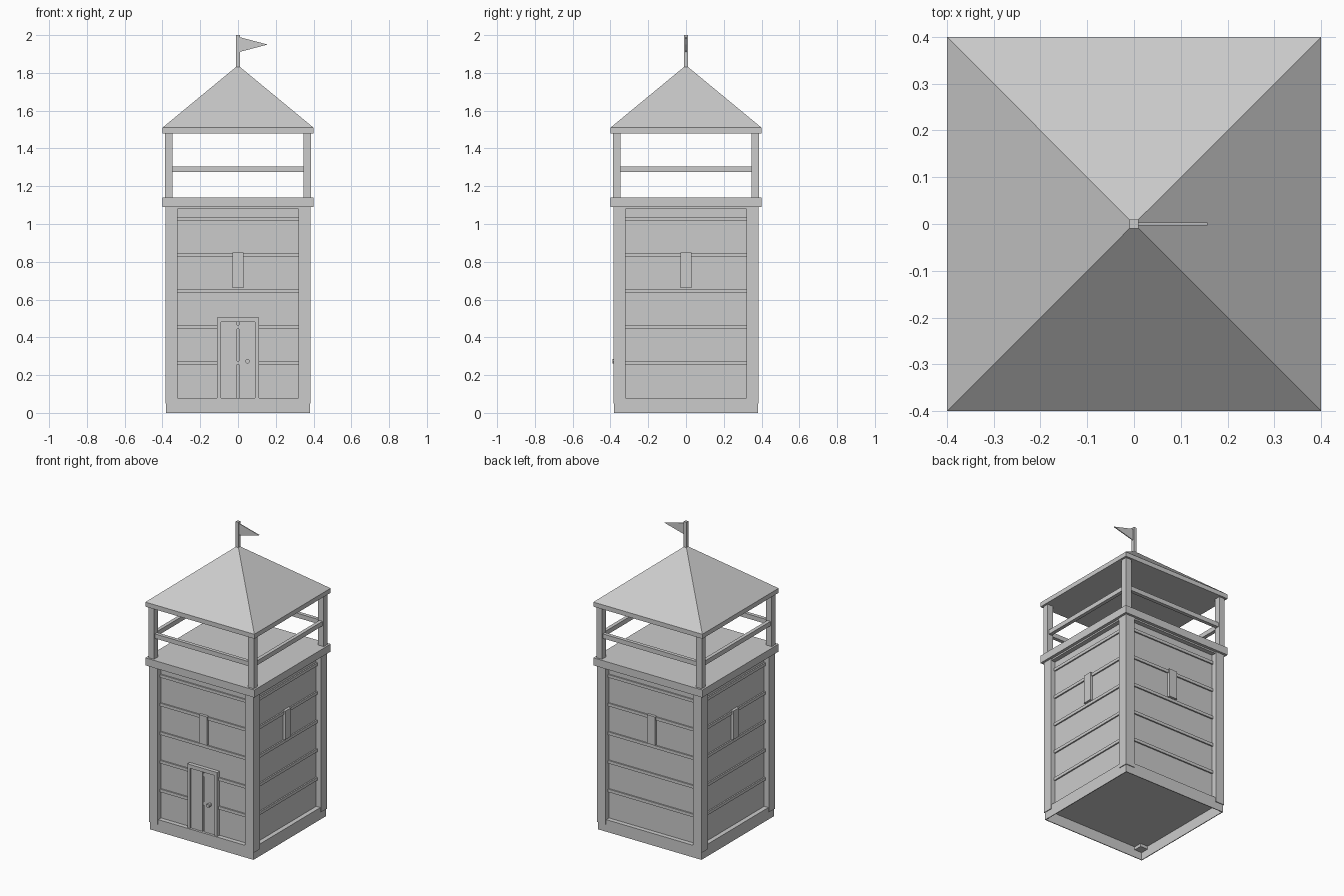
import bpy, bmesh
from math import pi
from mathutils import Matrix, Vector

old = bpy.data.objects.get("Cube")
if old:
    bpy.data.objects.remove(old, do_unlink=True)

GREY = (0.6, 0.6, 0.6, 1)
mat = bpy.data.materials.new("plain grey")
mat.use_nodes = True
mat.diffuse_color = GREY
mat.node_tree.nodes["Principled BSDF"].inputs["Base Color"].default_value = GREY


def finish(name, bm):
    bmesh.ops.recalc_face_normals(bm, faces=bm.faces)
    mesh = bpy.data.meshes.new(name)
    bm.to_mesh(mesh)
    bm.free()
    mesh.materials.append(mat)
    ob = bpy.data.objects.new(name, mesh)
    bpy.context.collection.objects.link(ob)
    return ob


def box(name, lo, hi, turns=0):
    """Box between two corners, turned about the tower axis by quarter turns."""
    bm = bmesh.new()
    bmesh.ops.create_cube(bm, size=1)
    for v in bm.verts:
        v.co = Vector([a + (b - a) * (c + 0.5) for a, b, c in zip(lo, hi, v.co)])
    bmesh.ops.rotate(bm, verts=bm.verts, matrix=Matrix.Rotation(turns * pi / 2, 3, "Z"))
    return finish(name, bm)


def slab(name, half, z0, z1):
    return box(name, (-half, -half, z0), (half, half, z1))


def prism(name, points, y0, y1):
    """Outline in x and z, given depth along y."""
    bm = bmesh.new()
    face = bm.faces.new([bm.verts.new((x, y0, z)) for x, z in points])
    out = bmesh.ops.extrude_face_region(bm, geom=[face])
    moved = [e for e in out["geom"] if isinstance(e, bmesh.types.BMVert)]
    bmesh.ops.translate(bm, verts=moved, vec=(0, y1 - y0, 0))
    return finish(name, bm)


# Main body, deck and eaves
slab("wall_core", 0.35, 0.07, 1.10)
slab("top_beam", 0.38, 1.08, 1.10)
slab("deck", 0.40, 1.09, 1.14)
slab("eaves", 0.40, 1.48, 1.51)

# Parts repeated on the four sides
for i, side in enumerate(("front", "left", "back", "right")):
    # Hollow base skirt with a ledge on top
    box(side + "_base_skirt", (-0.38, -0.38, 0), (0.38, -0.375, 0.08), i)
    box(side + "_base_ledge", (-0.38, -0.38, 0.07), (0.38, -0.34, 0.08), i)
    box(side + "_corner_post", (-0.385, -0.385, 0.05), (-0.32, -0.32, 1.09), i)
    box(side + "_deck_post", (-0.387, -0.387, 1.14), (-0.346, -0.346, 1.48), i)
    box(side + "_rail", (-0.35, -0.378, 1.275), (0.35, -0.354, 1.305), i)
    for n in range(5):
        z = 0.265 + 0.19 * n
        box(f"{side}_wall_batten_{n + 1}", (-0.32, -0.359, z - 0.01), (0.32, -0.34, z + 0.01), i)
    box(side + "_window_shutter", (-0.03, -0.368, 0.66), (0.03, -0.34, 0.85), i)

# Door: frame, two leaves and a knob
prism("door_frame", [(-0.11, 0.08), (-0.11, 0.505), (0.11, 0.505), (0.11, 0.08),
                     (0.09, 0.08), (0.09, 0.48), (-0.09, 0.48), (-0.09, 0.08)], -0.375, -0.34)
for name, x0, x1 in (("right", -0.09, -0.004), ("left", 0.004, 0.09)):
    box(name + "_door_leaf", (x0, -0.364, 0.08), (x1, -0.34, 0.48))
bm = bmesh.new()
bmesh.ops.create_cone(bm, cap_ends=True, segments=8, radius1=0.012, radius2=0.012, depth=0.035,
                      matrix=Matrix.Translation((0.05, -0.3725, 0.273)) @ Matrix.Rotation(pi / 2, 4, "X"))
finish("door_knob", bm)

# Pyramid roof
bm = bmesh.new()
base = [bm.verts.new((x, y, 1.51)) for x, y in ((-0.4, -0.4), (0.4, -0.4), (0.4, 0.4), (-0.4, 0.4))]
tip = bm.verts.new((0, 0, 1.84))
bm.faces.new(base)
for a, b in zip(base, base[1:] + base[:1]):
    bm.faces.new((a, b, tip))
finish("roof", bm)

# Flag
box("flag_pole", (-0.01, -0.01, 1.8), (0.01, 0.01, 2.0))
prism("pennant", [(0.005, 1.99), (0.157, 1.95), (0.005, 1.91)], -0.003, 0.003)
